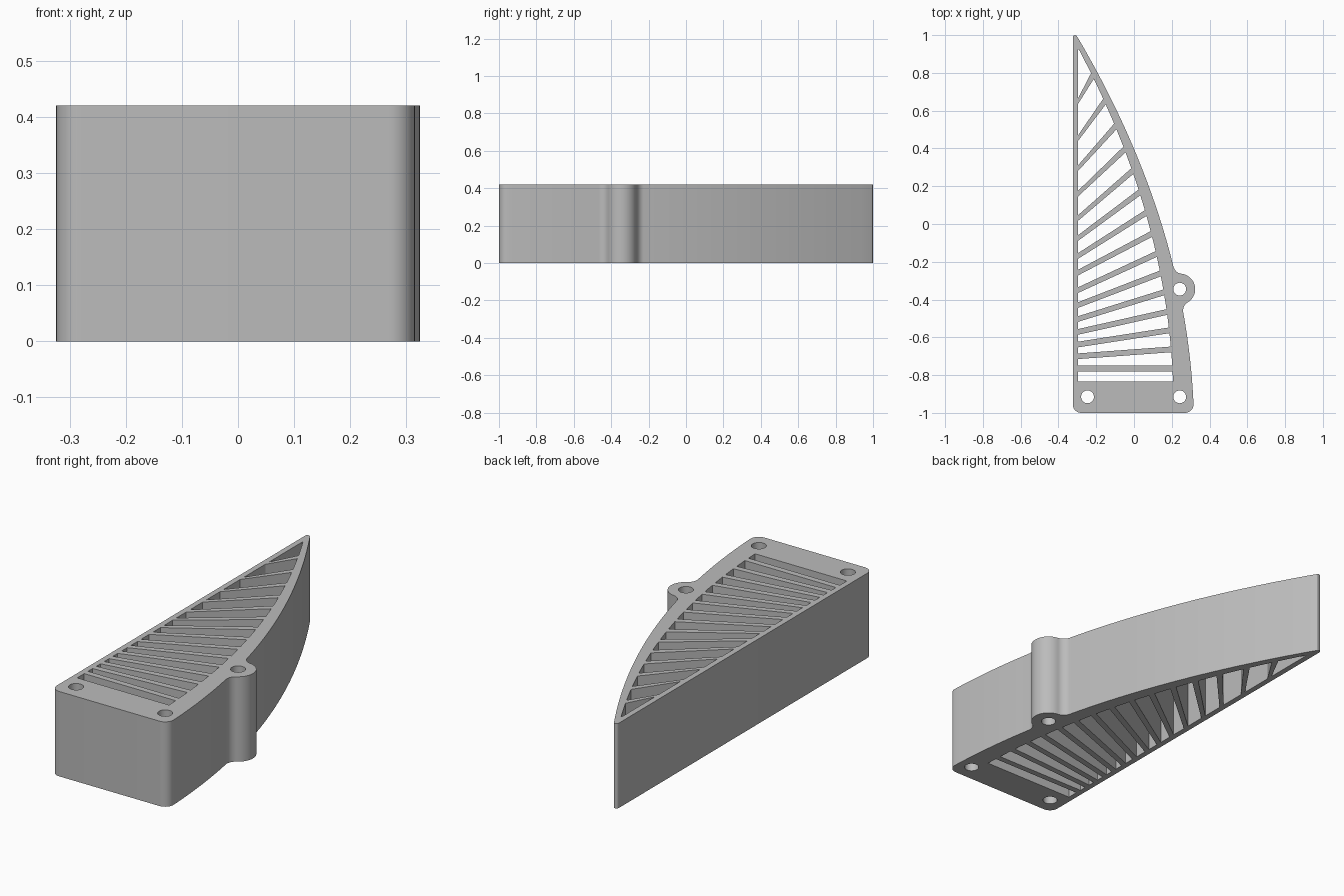
import bpy, bmesh
from math import sin, cos, pi, atan2, hypot

cube = bpy.data.objects.get("Cube")
if cube:
    bpy.data.objects.remove(cube, do_unlink=True)

HEIGHT = 0.42
LEFT, INNER = -0.324, -0.296      # outer and inner faces of the straight wall
BOSS, BOSS_R = (0.242, -0.345), 0.082
HOLE_R = 0.034
BAR = 0.015                       # half width of a rib


def outer_x(y):
    """Curved outer wall."""
    t = y + 0.95
    return 0.315 - 0.045 * t - 0.14 * t * t


def inner_x(y):
    """Inside of the curved wall, which thins toward the tip."""
    return max(INNER + 0.003, outer_x(y) - 0.068 + 0.04 * y)


def arc(c, r, a0, a1, n=10):
    return [(c[0] + r * cos(a0 + (a1 - a0) * i / n),
             c[1] + r * sin(a0 + (a1 - a0) * i / n)) for i in range(n + 1)]


def wall(y0, y1, n, f=outer_x):
    return [(f(y0 + (y1 - y0) * i / n), y0 + (y1 - y0) * i / n) for i in range(n + 1)]


def fillet(near, far, r):
    """Circle touching both the curved wall and the boss; returns centre, wall y, normal angle."""
    for _ in range(40):
        y = (near + far) / 2
        slope = 0.045 + 0.28 * (y + 0.95)
        a = atan2(slope, 1)
        c = (outer_x(y) + r * cos(a), y + r * sin(a))
        if hypot(c[0] - BOSS[0], c[1] - BOSS[1]) > BOSS_R + r:
            far = y
        else:
            near = y
    return c, y, a


# Outer outline, counter-clockwise from the front left corner
R, F = 0.045, 0.05
low_c, low_y, low_n = fillet(-0.36, -0.65, F)
up_c, up_y, up_n = fillet(-0.34, -0.05, F)
low_a = atan2(low_c[1] - BOSS[1], low_c[0] - BOSS[0])
up_a = atan2(up_c[1] - BOSS[1], up_c[0] - BOSS[0])
outline = arc((LEFT + R, -1 + R), R, pi, 1.5 * pi)
outline += arc((0.315 - R, -1 + R), R, -pi / 2, 0)
outline += wall(-0.93, low_y, 8)
outline += arc(low_c, F, low_n + pi, low_a + pi)[1:]
outline += arc(BOSS, BOSS_R, low_a, up_a, 24)[1:]
outline += arc(up_c, F, up_a - pi, up_n - pi)[1:]
outline += wall(up_y, 0.985, 28)[1:]
outline += arc((LEFT + 0.012, 0.988), 0.012, pi / 3, pi, 5)

# Screw holes
loops = [outline]
for c in ((-0.246, -0.915), (0.242, -0.915), BOSS):
    loops.append(arc(c, HOLE_R, 0, 2 * pi, 28)[:-1])

# Slots left between the fanned ribs
rib_left = [-0.765, -0.7, -0.638, -0.571, -0.503, -0.429, -0.35, -0.257,
            -0.169, -0.074, 0.032, 0.161, 0.296, 0.455, 0.651]
rib_right = [-0.765, -0.664, -0.563, -0.466, -0.362, -0.262, -0.159, -0.053,
             0.058, 0.167, 0.28, 0.394, 0.516, 0.648, 0.783]
starts = [(-0.835, -0.835)] + [(a + BAR, b + BAR) for a, b in zip(rib_left, rib_right)]
ends = [(a - BAR, b - BAR) for a, b in zip(rib_left, rib_right)] + [(0.925, 0.925)]
for (l0, r0), (l1, r1) in zip(starts, ends):
    loops.append([(INNER, l0)] + wall(r0, r1, 4, inner_x) + [(INNER, l1)])

# Fill the outline around its openings and raise it to full height
bm = bmesh.new()
edges = []
for loop in loops:
    vs = [bm.verts.new((x, y, 0)) for x, y in loop]
    edges += [bm.edges.new((vs[i - 1], vs[i])) for i in range(len(vs))]
bmesh.ops.triangle_fill(bm, edges=edges, use_beauty=True)
top = bmesh.ops.extrude_face_region(bm, geom=bm.faces[:], use_keep_orig=True)
bmesh.ops.translate(bm, vec=(0, 0, HEIGHT),
                    verts=[g for g in top["geom"] if isinstance(g, bmesh.types.BMVert)])
bmesh.ops.recalc_face_normals(bm, faces=bm.faces[:])
mesh = bpy.data.meshes.new("vent_body")
bm.to_mesh(mesh)
bm.free()

body = bpy.data.objects.new("vent_body", mesh)
bpy.context.collection.objects.link(body)

grey = bpy.data.materials.new("light_grey")
grey.use_nodes = True
colour = (0.5, 0.5, 0.5, 1)
grey.diffuse_color = colour
grey.node_tree.nodes["Principled BSDF"].inputs["Base Color"].default_value = colour
mesh.materials.append(grey)

bpy.context.view_layer.objects.active = body
body.select_set(True)
bpy.ops.object.shade_smooth_by_angle(angle=pi / 6)
